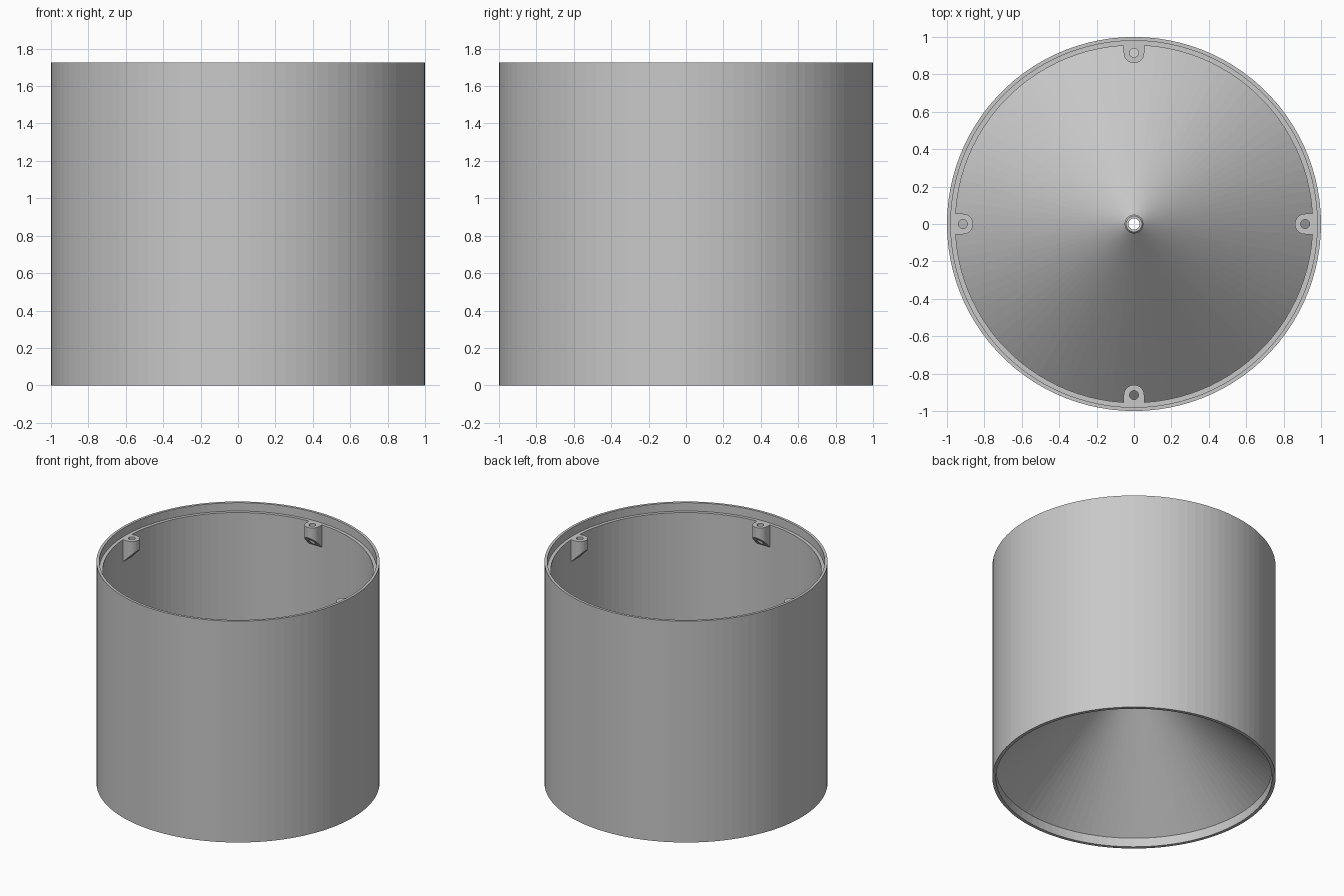
import bpy, bmesh, math
from mathutils import Matrix

if "Cube" in bpy.data.objects:
    bpy.data.objects.remove(bpy.data.objects["Cube"])

grey = bpy.data.materials.new("light grey")
grey.diffuse_color = (0.58, 0.58, 0.58, 1)
grey.use_nodes = True
grey.node_tree.nodes["Principled BSDF"].inputs["Base Color"].default_value = grey.diffuse_color

SEG = 100
TOP, LEDGE = 1.725, 1.66


def finish(bm, name):
    bmesh.ops.recalc_face_normals(bm, faces=bm.faces)
    mesh = bpy.data.meshes.new(name)
    bm.to_mesh(mesh)
    bm.free()
    mesh.materials.append(grey)
    obj = bpy.data.objects.new(name, mesh)
    bpy.context.collection.objects.link(obj)
    return obj


def skin(bm, rings):
    """Join a closed sequence of equal closed rings with quads."""
    count = len(rings[0])
    for a, b in zip(rings, rings[1:] + rings[:1]):
        for i in range(count):
            j = (i + 1) % count
            bm.faces.new((a[i], a[j], b[j], b[i]))


# Housing: outer wall, stepped upper rim, inner cone with hollow spout, lower lip
profile = [(1, 0), (1, TOP), (0.98, TOP), (0.98, LEDGE), (0.955, LEDGE),
           (0.955, 0.135), (0.05, 0.95), (0.05, 0.99), (0.042, 1.0), (0.03, 1.0),
           (0.03, 0.92), (0.975, 0.07), (0.975, 0)]
bm = bmesh.new()
rings = []
for r, z in profile:
    rings.append([bm.verts.new((r * math.cos(2 * math.pi * i / SEG),
                                r * math.sin(2 * math.pi * i / SEG), z))
                  for i in range(SEG)])
skin(bm, rings)
finish(bm, "funnel_housing")

# Screw bosses: rounded tabs with a through hole and a sloped underside
HOLE_R, HALF, CENTRE, BACK = 0.024, 0.055, 0.915, 0.05
N = 32


def boss(name, turn):
    bm = bmesh.new()
    outer, hole = [], []
    for i in range(N):
        t = 2 * math.pi * i / N
        c, s = math.cos(t), math.sin(t)
        hole.append((CENTRE + HOLE_R * c, HOLE_R * s))
        if c > 1e-6:  # square side that merges into the wall
            k = 1 / max(abs(c), abs(s))
            outer.append((CENTRE + BACK * c * k, HALF * s * k))
        else:         # round side facing the middle
            outer.append((CENTRE + HALF * c, HALF * s))

    def under(x):
        return 1.58 - (x - (CENTRE - HALF))

    rings = [[bm.verts.new((x, y, LEDGE)) for x, y in outer],
             [bm.verts.new((x, y, LEDGE)) for x, y in hole],
             [bm.verts.new((x, y, under(x))) for x, y in hole],
             [bm.verts.new((x, y, under(x))) for x, y in outer]]
    skin(bm, rings)
    bm.transform(Matrix.Rotation(turn, 4, 'Z'))
    finish(bm, name)


for n, side in enumerate(("right", "back", "left", "front")):
    boss("screw_boss_" + side, n * math.pi / 2)
